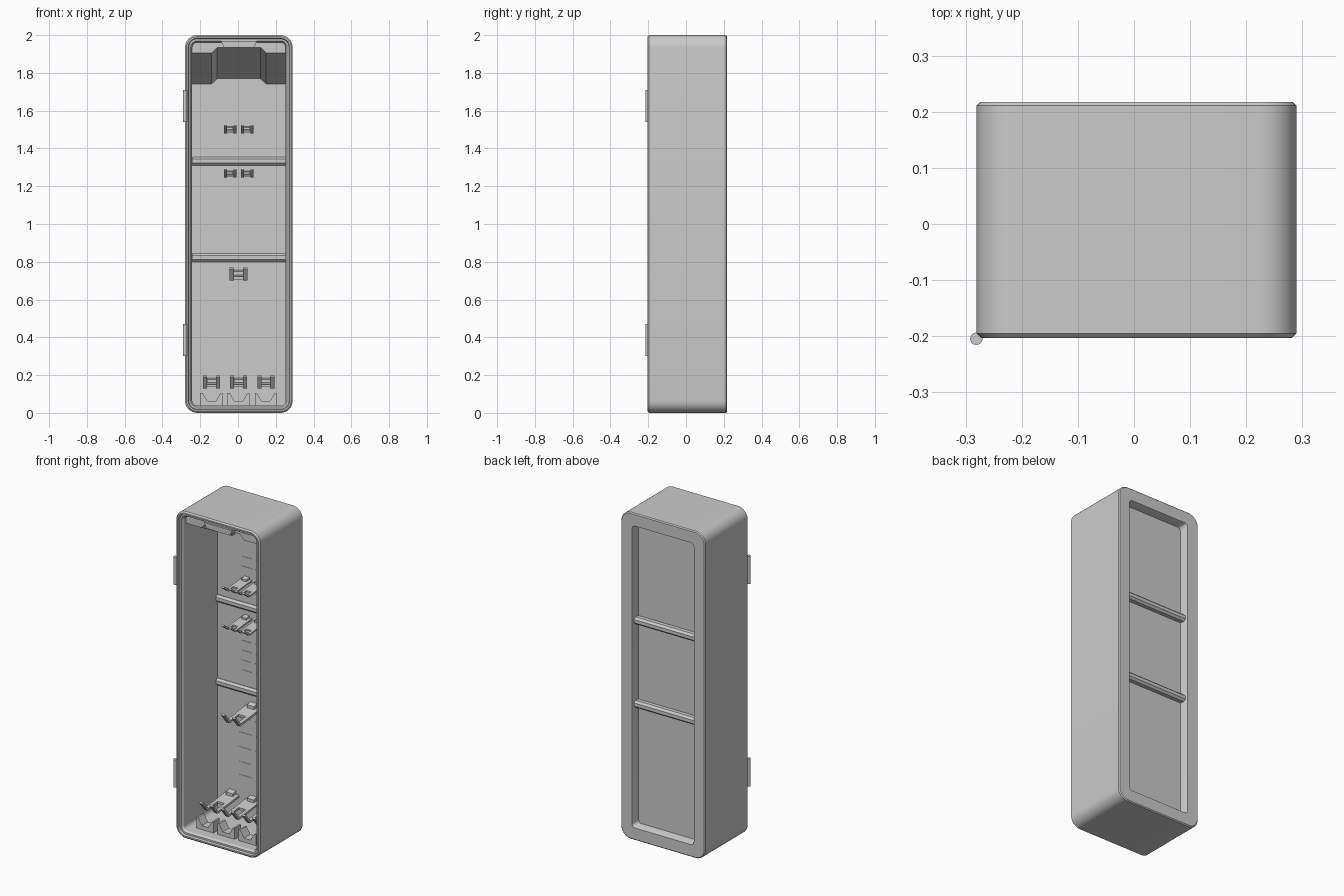
import bpy, bmesh, math

if "Cube" in bpy.data.objects:
    bpy.data.objects.remove(bpy.data.objects["Cube"])

CX, HW, HH, CZ = 0.0045, 0.285, 1.0, 1.0   # shell centre x, half width, half height, centre z
WALL = 0.147                               # y of the interior back wall


def finish(name, bm, smooth=False):
    bmesh.ops.recalc_face_normals(bm, faces=bm.faces)
    me = bpy.data.meshes.new(name)
    bm.to_mesh(me)
    bm.free()
    ob = bpy.data.objects.new(name, me)
    bpy.context.collection.objects.link(ob)
    if smooth:
        bpy.ops.object.select_all(action='DESELECT')
        ob.select_set(True)
        bpy.context.view_layer.objects.active = ob
        bpy.ops.object.shade_smooth_by_angle(angle=math.radians(30))
    return ob


def loft(name, loops, smooth=False):
    """Skin a list of equal-length point loops and cap both ends."""
    bm = bmesh.new()
    rings = [[bm.verts.new(p) for p in loop] for loop in loops]
    n = len(rings[0])
    for a, b in zip(rings, rings[1:]):
        for i in range(n):
            j = (i + 1) % n
            bm.faces.new((a[i], a[j], b[j], b[i]))
    bm.faces.new(rings[0])
    bm.faces.new(rings[-1])
    return finish(name, bm, smooth)


def prism_x(name, profile, x0, x1):
    return loft(name, [[(x, y, z) for y, z in profile] for x in (x0, x1)])


def prism_y(name, profile, y0, y1):
    return loft(name, [[(x, y, z) for x, z in profile] for y in (y0, y1)])


def box(name, x0, x1, y0, y1, z0, z1):
    return prism_x(name, [(y0, z0), (y1, z0), (y1, z1), (y0, z1)], x0, x1)


def rounded_loop(inset, y, seg=8):
    w, h = HW - inset, HH - inset
    r = max(0.065 - inset, 0.02)
    pts = []
    for k, (sx, sz) in enumerate(((1, 1), (-1, 1), (-1, -1), (1, -1))):
        for i in range(seg + 1):
            a = math.pi / 2 * (k + i / seg)
            pts.append((CX + sx * (w - r) + r * math.cos(a), y,
                        CZ + sz * (h - r) + r * math.sin(a)))
    return pts


# cabinet shell: back recess, outer wall, stepped front rim, interior
steps = [(0.086, 0.167), (0.078, 0.212), (0.076, 0.217), (0.006, 0.217), (0, 0.211),
         (0, -0.195), (0.008, -0.203), (0.016, -0.203), (0.020, -0.190),
         (0.030, -0.190), (0.038, -0.178), (0.038, WALL)]
loft("cabinet_shell", [rounded_loop(i, y) for i, y in steps], smooth=True)

# cross bars passing through the back panel
for z in (0.822, 1.333):
    y0, y1, h, c = 0.132, 0.203, 0.022, 0.012
    prism_x("cross_bar", [(y0, z - h + c), (y0 + c, z - h), (y1 - c, z - h), (y1, z - h + c),
                          (y1, z + h - c), (y1 - c, z + h), (y0 + c, z + h), (y0, z + h - c)],
            -0.242, 0.251)

# sloped hood under the ceiling, with a raised centre bay
def hood_loop(y, side, mid):
    return [(x + CX, y, z) for x, z in (
        (-0.247, side), (-0.145, side), (-0.115, mid), (0.115, mid),
        (0.145, side), (0.247, side), (0.247, 1.962), (-0.247, 1.962))]

loft("ceiling_hood", [hood_loop(-0.155, 1.905, 1.935), hood_loop(WALL + 0.002, 1.74, 1.768)])

# latch plate at the top of the opening
prism_y("latch_plate", [(-0.075, 1.935), (0.085, 1.935), (0.10, 1.968), (-0.09, 1.968)], -0.2, -0.15)

# hinges
for z in (0.385, 1.625):
    bm = bmesh.new()
    bmesh.ops.create_cone(bm, cap_ends=True, segments=20, radius1=0.011, radius2=0.011, depth=0.17)
    bmesh.ops.translate(bm, verts=bm.verts, vec=(-0.281, -0.2045, z))
    finish("hinge", bm, smooth=True)


def fork_hook(x, z, w, h, tip):
    """Wall fork: base block, arm plate and two upturned prongs."""
    t, q = 0.2 * h, 0.24 * w
    split = WALL - 0.11
    bend = tip + 0.055
    zw, zs = z + 0.5 * h, z + 0.3 * h
    prism_x("hook_base", [(WALL, z + 0.25 * h), (WALL, zw + t * 1.6), (WALL - 0.03, zw + t),
                          (WALL - 0.03, z + 0.25 * h)], x - 0.25 * w, x + 0.25 * w)
    prism_x("hook_arm", [(WALL, zw - t), (WALL, zw), (split, zs), (split, zs - t)],
            x - w / 2, x + w / 2)
    prong = [(split, zs - t), (split, zs), (bend, z + t), (tip + 0.008, z + h),
             (tip, z + h - 0.008), (bend - 0.006, z)]
    for s in (-1, 1):
        a, b = x + s * (w / 2 - q), x + s * w / 2
        prism_x("hook_prong", prong, min(a, b), max(a, b))


# hooks
for z in (1.48, 1.245):
    for x in (-0.042, 0.048):
        fork_hook(x, z, 0.066, 0.045, -0.055)
fork_hook(0.003, 0.70, 0.095, 0.07, -0.10)

# lower hooks with notched rests below them
for x in (-0.14, 0.003, 0.147):
    fork_hook(x, 0.13, 0.09, 0.068, -0.11)
    prism_y("notched_rest", [(x + a, z) for a, z in (
        (-0.058, 0.036), (0.058, 0.036), (0.058, 0.105), (0.047, 0.105),
        (0.022, 0.062), (-0.022, 0.062), (-0.047, 0.105), (-0.058, 0.105))], -0.12, -0.06)

# thin slot strips on the back wall
rows = [(0.07, (-0.042, 0.048), (1.63, 1.57, 1.42, 1.115, 1.055, 0.995, 0.935)),
        (0.09, (-0.055, 0.06), (0.64, 0.55, 0.46, 0.37, 0.29))]
for w, xs, zs in rows:
    for x in xs:
        for z in zs:
            box("slot_strip", x - w / 2, x + w / 2, WALL - 0.002, WALL + 0.002, z, z + 0.004)
